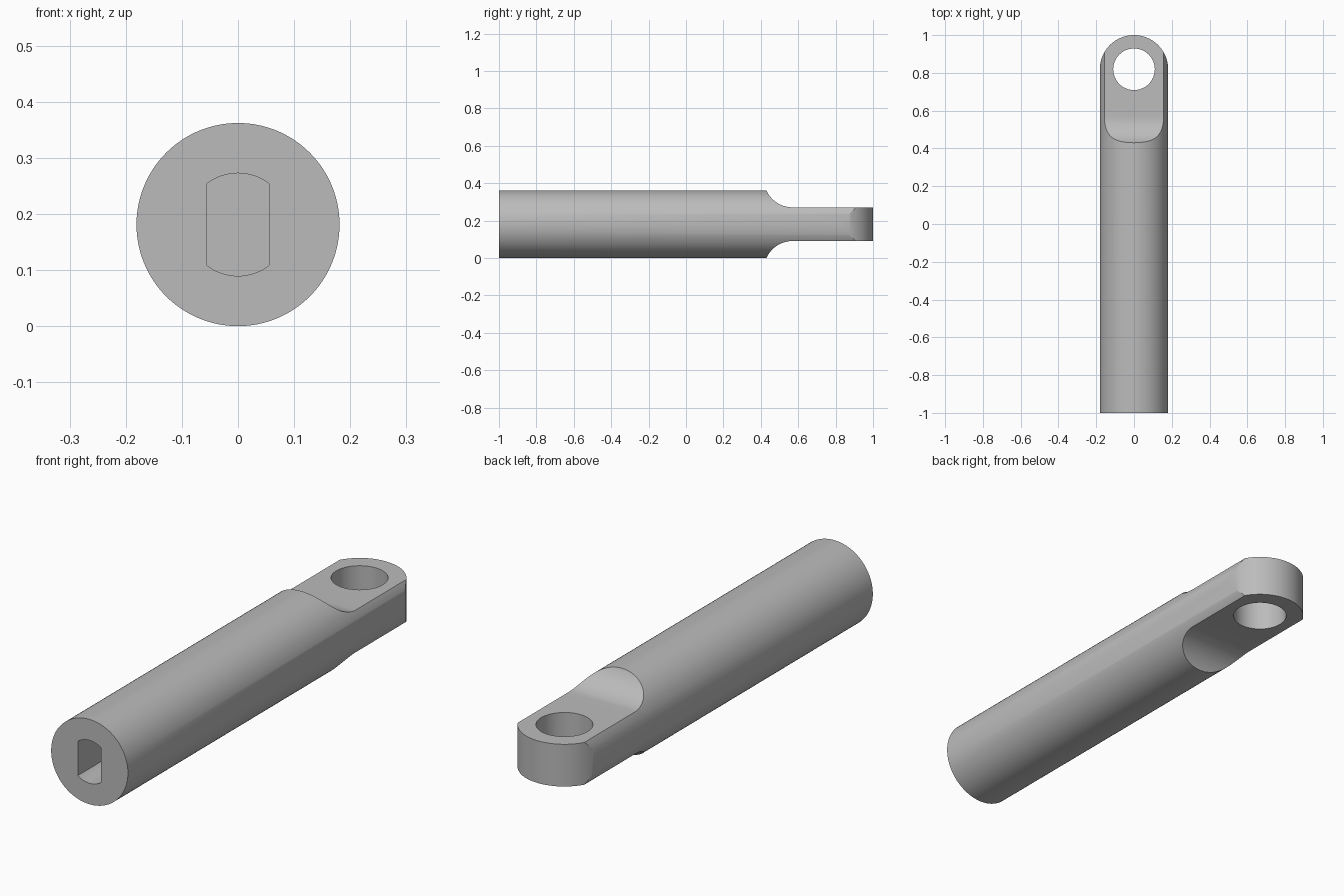
import bpy, bmesh
from math import sin, cos, pi, sqrt, asin
from mathutils import Vector

cube = bpy.data.objects.get("Cube")
if cube:
    bpy.data.objects.remove(cube, do_unlink=True)

R = 0.181            # shaft radius and height of its axis
HALF = 0.09          # half thickness of the tongue
EYE_Y, EYE_R = 0.819, 0.11
SHOULDER_Y, FLAT_Y = 0.43, 0.57

steel = bpy.data.materials.new("grey steel")
steel.use_nodes = True
colour = (0.5, 0.5, 0.5, 1)
steel.diffuse_color = colour
steel.node_tree.nodes["Principled BSDF"].inputs["Base Color"].default_value = colour


def arc(cx, cy, r, a0, a1, n):
    """Points along an arc, ends included."""
    return [(cx + r * cos(a0 + (a1 - a0) * i / n),
             cy + r * sin(a0 + (a1 - a0) * i / n)) for i in range(n + 1)]


def prism(name, outline, axis, lo, hi):
    """Extrude a 2D outline along the x, y or z axis."""
    place = {"x": lambda u, v, w: (w, u, v),
             "y": lambda u, v, w: (u, w, v),
             "z": lambda u, v, w: (u, v, w)}[axis]
    bm = bmesh.new()
    base = bm.faces.new([bm.verts.new(place(u, v, lo)) for u, v in outline])
    grown = bmesh.ops.extrude_face_region(bm, geom=[base])["geom"]
    shift = Vector(place(0, 0, hi - lo))
    bmesh.ops.translate(bm, vec=shift,
                        verts=[g for g in grown if isinstance(g, bmesh.types.BMVert)])
    bmesh.ops.recalc_face_normals(bm, faces=bm.faces)
    mesh = bpy.data.meshes.new(name)
    bm.to_mesh(mesh)
    bm.free()
    mesh.materials.append(steel)
    obj = bpy.data.objects.new(name, mesh)
    bpy.context.collection.objects.link(obj)
    return obj


def combine(target, cutter, operation):
    """Apply a boolean, then discard the cutter."""
    cutter.hide_render = True
    bpy.context.view_layer.objects.active = target
    mod = target.modifiers.new(cutter.name, "BOOLEAN")
    mod.operation, mod.solver, mod.object = operation, "EXACT", cutter
    bpy.ops.object.modifier_apply(modifier=mod.name)
    bpy.data.objects.remove(cutter, do_unlink=True)


# Round shaft, left overlong at the eye end
rod = prism("eye_rod", arc(0, R, R, 0, 2 * pi, 128)[:-1], "y", -1, 1.1)

# Hollow-ground shoulders and flats above and below the tongue
rise = R - HALF
run = FLAT_Y - SHOULDER_Y
fillet = (run ** 2 + rise ** 2) / (2 * rise)
sweep = asin(run / fillet)
for side, name in ((1, "upper_flat"), (-1, "lower_flat")):
    curve = arc(FLAT_Y, HALF + fillet, fillet, -pi / 2 - sweep * 1.15, -pi / 2, 20)
    outline = curve + [(1.3, HALF), (1.3, 0.4), (curve[0][0], 0.4)]
    combine(rod, prism(name, [(y, R + side * z) for y, z in outline], "x", -0.4, 0.4),
            "DIFFERENCE")

# Rounded end of the tongue
end = arc(0, EYE_Y, R, 0, pi, 64) + [(-0.3, EYE_Y), (-0.3, -1.2), (0.3, -1.2), (0.3, EYE_Y)]
combine(rod, prism("rounded_end", end, "z", -0.2, 0.6), "INTERSECT")

# Eye hole
combine(rod, prism("eye_hole", arc(0, EYE_Y, EYE_R, 0, 2 * pi, 64)[:-1], "z", -0.2, 0.6),
        "DIFFERENCE")

# Drive slot in the front face, flat sides with rounded top and bottom
SLOT_W, SLOT_R = 0.055, 0.0915
a = asin(SLOT_W / SLOT_R)
slot = (arc(0, R, SLOT_R, pi / 2 - a, pi / 2 + a, 16)
        + arc(0, R, SLOT_R, -pi / 2 - a, -pi / 2 + a, 16))
combine(rod, prism("drive_slot", slot, "y", -1.2, -0.7), "DIFFERENCE")

# Smooth shading with crisp edges
bpy.ops.object.select_all(action="DESELECT")
rod.select_set(True)
bpy.context.view_layer.objects.active = rod
bpy.ops.object.shade_smooth_by_angle(angle=0.4)
